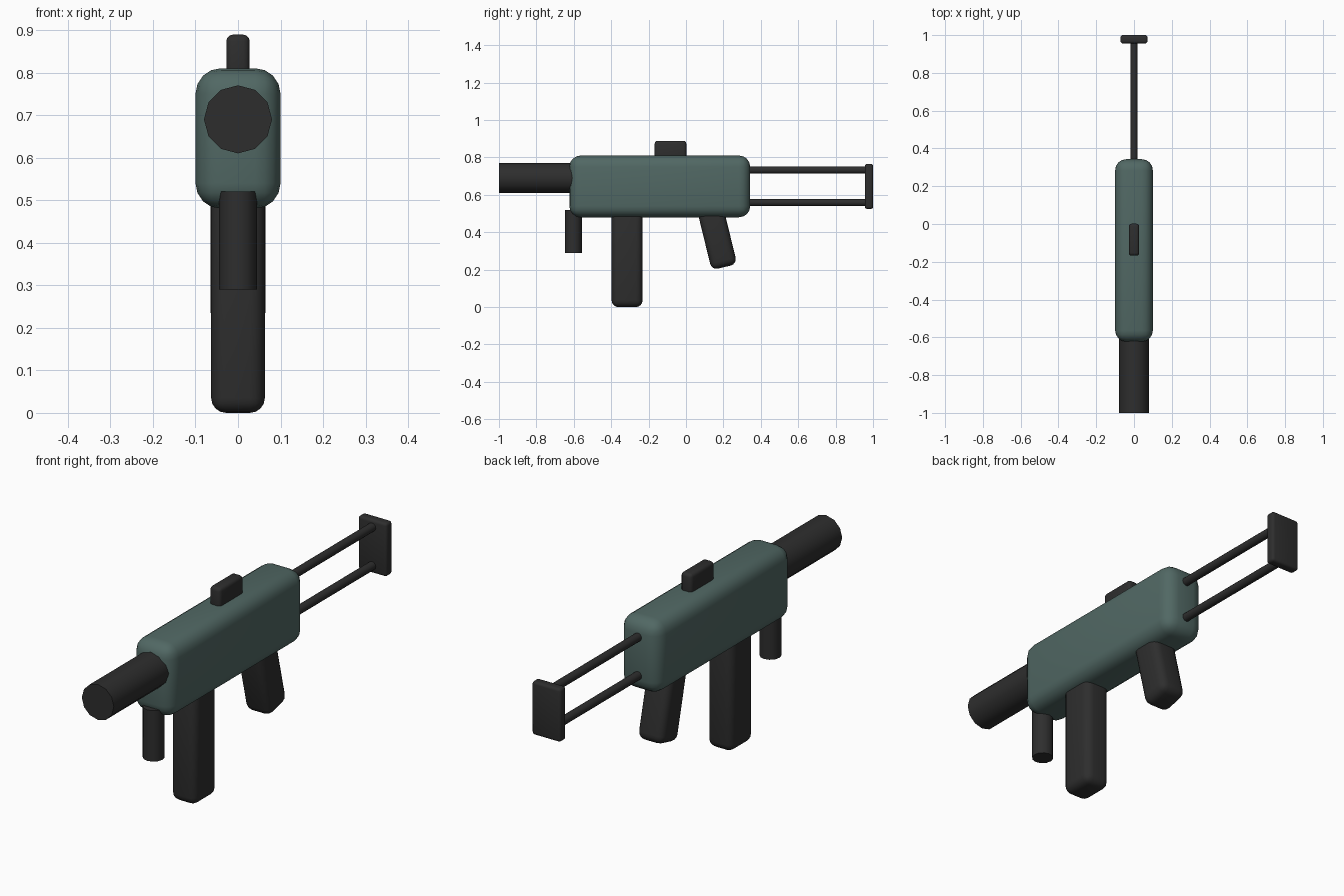
import bpy, math

if "Cube" in bpy.data.objects:
    bpy.data.objects.remove(bpy.data.objects["Cube"])


def material(name, rgb):
    m = bpy.data.materials.new(name)
    m.diffuse_color = (*rgb, 1)
    m.use_nodes = True
    m.node_tree.nodes["Principled BSDF"].inputs["Base Color"].default_value = m.diffuse_color
    return m


GREEN = material("grey_green", (0.082, 0.138, 0.127))
BLACK = material("charcoal", (0.027, 0.027, 0.027))


def finish(ob, name, mat):
    ob.name = name
    ob.data.materials.append(mat)
    bpy.ops.object.shade_smooth_by_angle(angle=math.radians(35))


def rounded_box(name, centre, size, bevel, mat=BLACK, tilt=0.0, segments=4):
    bpy.ops.mesh.primitive_cube_add(size=1, location=centre)
    ob = bpy.context.object
    ob.scale = size
    bpy.ops.object.transform_apply(location=False, rotation=False, scale=True)
    mod = ob.modifiers.new("rounding", 'BEVEL')
    mod.width, mod.segments = bevel, segments
    bpy.ops.object.modifier_apply(modifier=mod.name)
    ob.rotation_euler.x = tilt
    finish(ob, name, mat)


def tube(name, centre, radius, length, along_y=True, sides=12):
    bpy.ops.mesh.primitive_cylinder_add(
        vertices=sides, radius=radius, depth=length, location=centre,
        rotation=(math.pi / 2 if along_y else 0, 0, 0))
    finish(bpy.context.object, name, BLACK)


# main housing
rounded_box("body", (0, -0.14, 0.645), (0.2, 0.967, 0.33), 0.06, GREEN)

# barrel and front hand grip
tube("barrel", (0, -0.78, 0.69), 0.08, 0.44)
tube("front_grip", (0, -0.602, 0.405), 0.045, 0.23, along_y=False)

# magazine, tilted rear grip, top sight
rounded_box("magazine", (0, -0.315, 0.27), (0.126, 0.165, 0.54), 0.035)
rounded_box("rear_grip", (0, 0.158, 0.408), (0.13, 0.14, 0.40), 0.035, tilt=0.24)
rounded_box("sight", (0, -0.083, 0.83), (0.055, 0.169, 0.118), 0.015, segments=3)

# wire stock with shoulder plate
for name, z in (("upper_stock_rod", 0.733), ("lower_stock_rod", 0.559)):
    tube(name, (0, 0.63, z), 0.019, 0.68)
rounded_box("shoulder_plate", (0, 0.978, 0.645), (0.143, 0.044, 0.241), 0.012, segments=3)
